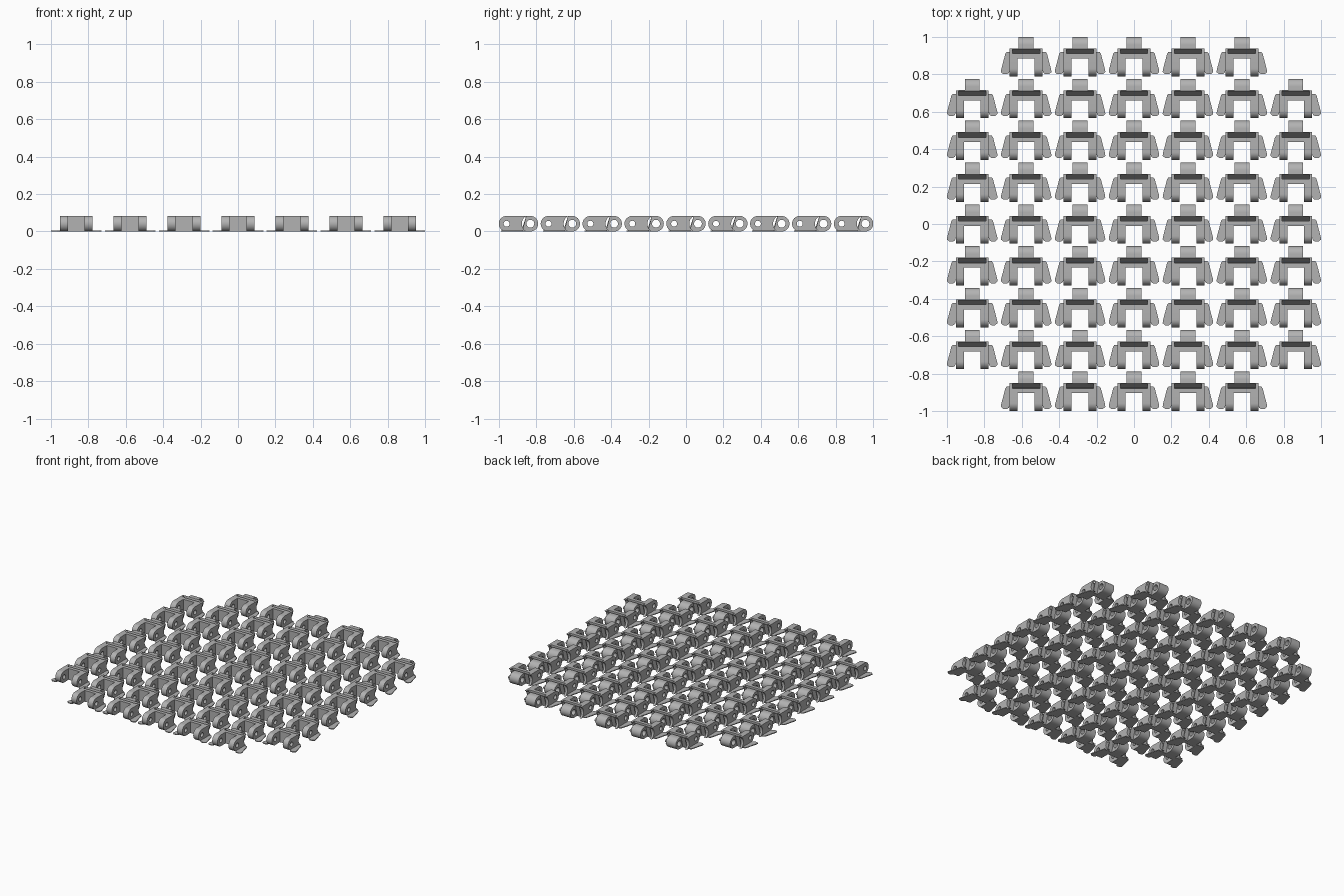
import bpy, bmesh, math

if "Cube" in bpy.data.objects:
    bpy.data.objects.remove(bpy.data.objects["Cube"])

H = 0.083          # link height
R = H / 2          # rounded end radius
PIN_Y, LUG_Y = 0.0415, 0.1685   # pin hole and lug hole along the link
LENGTH = 0.21
PITCH_X, PITCH_Y = 0.2883, 0.2237

grey = bpy.data.materials.new("light_grey")
grey.diffuse_color = (0.45, 0.45, 0.45, 1)
grey.use_nodes = True
grey.node_tree.nodes["Principled BSDF"].inputs["Base Color"].default_value = grey.diffuse_color


def arc(cy, cz, r, a0, a1, n):
    return [(cy + r * math.cos(math.radians(a0 + (a1 - a0) * i / n)),
             cz + r * math.sin(math.radians(a0 + (a1 - a0) * i / n))) for i in range(n + 1)]


def circle(cy, cz, r, n=24):
    return arc(cy, cz, r, 0, 360, n)[:-1]


def solid(loops, lo, hi, flat=False):
    """Extrude filled loops from lo to hi: along z if flat, otherwise (y, z) loops along x."""
    curve = bpy.data.curves.new("profile", 'CURVE')
    curve.dimensions = '2D'
    curve.fill_mode = 'BOTH'
    curve.extrude = (hi - lo) / 2
    for pts in loops:
        s = curve.splines.new('POLY')
        s.points.add(len(pts) - 1)
        for p, (a, b) in zip(s.points, pts):
            p.co = (a, b, 0, 1)
        s.use_cyclic_u = True
    ob = bpy.data.objects.new("profile", curve)
    bpy.context.collection.objects.link(ob)
    deps = bpy.context.evaluated_depsgraph_get()
    mesh = bpy.data.meshes.new_from_object(ob.evaluated_get(deps))
    bpy.data.objects.remove(ob)
    mid = (lo + hi) / 2
    for v in mesh.vertices:
        a, b, c = v.co
        v.co = (a, b, c + mid) if flat else (c + mid, a, b)
    return mesh


parts = []

# Front fork arms with pin holes, and the outer cheeks hollowed around the lug
arm = arc(PIN_Y, R, R, 90, 270, 20) + [(0.097, 0), (0.097, H)]
cheek = [(0.097, H), (0.097, 0)] + arc(LUG_Y, R, 0.046, 244.5, 115.5, 14)
for s in (-1, 1):
    a, b = sorted((s * 0.045, s * 0.088))
    parts.append(solid([arm, circle(PIN_Y, R, 0.016)], a, b))
    a, b = sorted((s * 0.073, s * 0.088))
    parts.append(solid([cheek], a, b))
    # Thin flared foot on each side
    foot = [(0.045, 0.03), (0.088, 0.03), (0.092, 0.018), (0.102, 0.011), (0.122, 0.011),
            (0.135, 0.022), (0.134, 0.034), (0.111, 0.122), (0.104, 0.13), (0.045, 0.13)]
    parts.append(solid([[(s * x, y) for x, y in foot]], 0, 0.006, flat=True))

# Crossbar with a tapered slot behind it
bar = [(0.095, 0), (0.095, H), (0.121, H), (0.122, 0.008), (0.146, H), (0.149, H), (0.127, 0)]
parts.append(solid([bar], -0.073, 0.073))

# Rear lug with its larger hole
lug = [(0.148, H)] + arc(LUG_Y, R, R, 90, -90, 20) + [(0.126, 0)]
parts.append(solid([lug, circle(LUG_Y, R, 0.021)], -0.04, 0.04))

# Merge the parts into one link mesh
bm = bmesh.new()
for m in parts:
    bm.from_mesh(m)
    bpy.data.meshes.remove(m)
bmesh.ops.remove_doubles(bm, verts=bm.verts, dist=1e-5)
bmesh.ops.recalc_face_normals(bm, faces=bm.faces)
link = bpy.data.meshes.new("chain_link")
bm.to_mesh(link)
bm.free()
link.materials.clear()
link.materials.append(grey)
for p in link.polygons:
    p.material_index = 0

# Lay out the sheet of links, without its four corners
for row in range(-4, 5):
    for col in range(-3, 4):
        if abs(row) == 4 and abs(col) == 3:
            continue
        ob = bpy.data.objects.new("chain_link", link)
        ob.location = (col * PITCH_X, row * PITCH_Y - LENGTH / 2, 0)
        bpy.context.collection.objects.link(ob)

# Smooth the round ends, keep the edges sharp
bpy.context.view_layer.objects.active = ob
ob.select_set(True)
bpy.ops.object.shade_smooth_by_angle(angle=math.radians(30))
